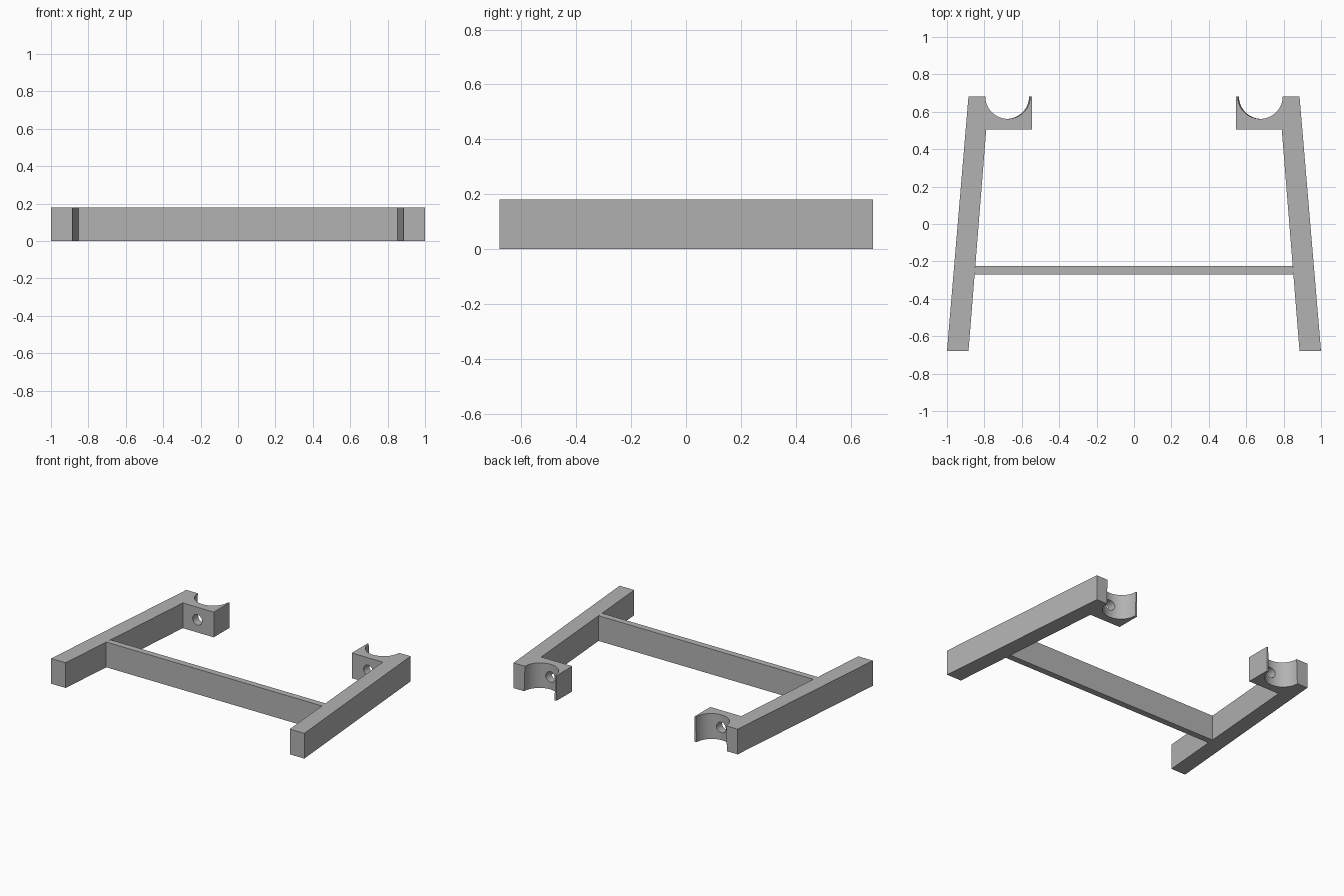
import bpy, bmesh, math

if "Cube" in bpy.data.objects:
    bpy.data.objects.remove(bpy.data.objects["Cube"], do_unlink=True)

HEIGHT = 0.18
SADDLE_X, SADDLE_Y, SADDLE_R = 0.675, 0.682, 0.12
LEAN = 0.006  # the saddle wall leans slightly outward towards the bottom

grey = bpy.data.materials.new("plain grey")
grey.use_nodes = True
colour = (0.45, 0.45, 0.45, 1)
grey.diffuse_color = colour
grey.node_tree.nodes["Principled BSDF"].inputs["Base Color"].default_value = colour


def prism(name, bottom, top):
    """Solid between two matching outlines."""
    bm = bmesh.new()
    low = [bm.verts.new((x, y, 0)) for x, y in bottom]
    high = [bm.verts.new((x, y, HEIGHT)) for x, y in top]
    bm.faces.new(low)
    bm.faces.new(high)
    n = len(low)
    for i in range(n):
        j = (i + 1) % n
        bm.faces.new((low[i], low[j], high[j], high[i]))
    bmesh.ops.recalc_face_normals(bm, faces=bm.faces)
    mesh = bpy.data.meshes.new(name)
    bm.to_mesh(mesh)
    bm.free()
    mesh.materials.append(grey)
    obj = bpy.data.objects.new(name, mesh)
    bpy.context.collection.objects.link(obj)
    return obj


def arm_outline(shift):
    """Slanted arm with a half-round saddle block at the back."""
    arc = [(SADDLE_X + shift - SADDLE_R * math.cos(a), SADDLE_Y - SADDLE_R * math.sin(a))
           for a in (math.pi * i / 32 for i in range(33))]
    return ([(1, -0.68), (0.885, -0.68), (0.79, 0.505), (0.545, 0.505),
             (0.545, SADDLE_Y)] + arc + [(0.885, SADDLE_Y)])


# Side arms, mirrored across the middle
arms = prism("side_arms", arm_outline(LEAN), arm_outline(0))

# Bolt hole through the saddle block
bpy.ops.mesh.primitive_cylinder_add(vertices=32, radius=0.037, depth=0.3,
                                    location=(SADDLE_X, 0.54, HEIGHT / 2),
                                    rotation=(math.pi / 2, 0, 0))
cutter = bpy.context.object
cutter.name = "bolt_hole_cutter"
cutter.data.materials.append(grey)
cutter.hide_render = True
cutter.hide_set(True)

hole = arms.modifiers.new("bolt_hole", 'BOOLEAN')
hole.operation = 'DIFFERENCE'
hole.solver = 'EXACT'
hole.object = cutter
arms.modifiers.new("mirror", 'MIRROR').use_axis = (True, False, False)

# Crossbar, its ends cut flush with the arms
bar = [(-0.852, -0.27), (0.852, -0.27), (0.848, -0.225), (-0.848, -0.225)]
prism("crossbar", bar, bar)

# Smooth curved walls, sharp corners
bpy.ops.object.select_all(action='DESELECT')
arms.select_set(True)
bpy.context.view_layer.objects.active = arms
bpy.ops.object.shade_smooth_by_angle(angle=math.radians(30))
